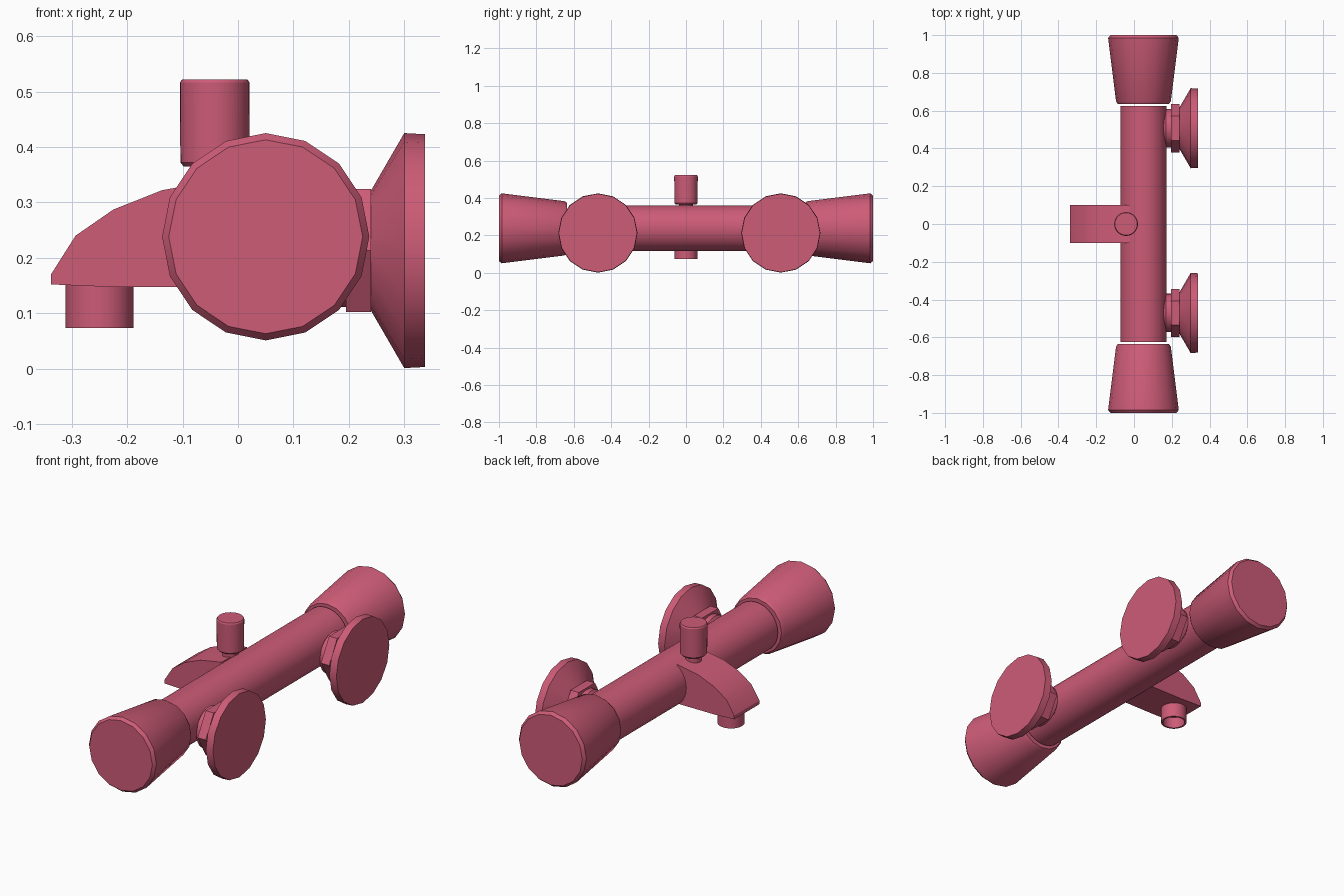
import bpy, bmesh, math
from mathutils import Vector

cube = bpy.data.objects.get("Cube")
if cube:
    bpy.data.objects.remove(cube, do_unlink=True)

PINK = (0.61, 0.106, 0.185, 1)
pink = bpy.data.materials.new("rose_pink")
pink.use_nodes = True
pink.diffuse_color = PINK
bsdf = next(n for n in pink.node_tree.nodes if n.type == 'BSDF_PRINCIPLED')
bsdf.inputs["Base Color"].default_value = PINK

AXES = {  # direction of the axis, then the two directions across it
    'x': (Vector((1, 0, 0)), Vector((0, 1, 0)), Vector((0, 0, 1))),
    'y': (Vector((0, 1, 0)), Vector((1, 0, 0)), Vector((0, 0, 1))),
    'z': (Vector((0, 0, 1)), Vector((1, 0, 0)), Vector((0, 1, 0))),
}


def finish(name, bm):
    bmesh.ops.recalc_face_normals(bm, faces=bm.faces)
    mesh = bpy.data.meshes.new(name)
    bm.to_mesh(mesh)
    bm.free()
    mesh.materials.append(pink)
    obj = bpy.data.objects.new(name, mesh)
    bpy.context.collection.objects.link(obj)
    bpy.ops.object.select_all(action='DESELECT')
    obj.select_set(True)
    bpy.context.view_layer.objects.active = obj
    bpy.ops.object.shade_smooth_by_angle(angle=math.radians(30))
    return obj


def lathe(name, axis, centre, profile, sides=32):
    """Turn (position, radius) pairs around an axis and cap both ends."""
    along, u, v = AXES[axis]
    bm = bmesh.new()
    rings = []
    for pos, radius in profile:
        ring = []
        for k in range(sides):
            a = math.tau * k / sides
            ring.append(bm.verts.new(Vector(centre) + along * pos
                                     + (u * math.cos(a) + v * math.sin(a)) * radius))
        rings.append(ring)
    for a, b in zip(rings, rings[1:]):
        for k in range(sides):
            j = (k + 1) % sides
            bm.faces.new((a[k], a[j], b[j], b[k]))
    bm.faces.new(rings[0])
    bm.faces.new(rings[-1])
    return finish(name, bm)


def extrude_y(name, outline, half):
    """Extrude an x-z outline evenly to both sides of y = 0."""
    bm = bmesh.new()
    face = bm.faces.new([bm.verts.new((x, -half, z)) for x, z in outline])
    new = bmesh.ops.extrude_face_region(bm, geom=[face])["geom"]
    bmesh.ops.translate(bm, vec=(0, 2 * half, 0),
                        verts=[g for g in new if isinstance(g, bmesh.types.BMVert)])
    return finish(name, bm)


# Main body bar
BAR = (0.05, 0, 0.238)
lathe("body_bar", 'y', BAR, [(-0.625, 0.122), (0.625, 0.122)])

# Flared control handles at both ends
handle = [(0.635, 0.135), (0.65, 0.145), (0.985, 0.187), (1.0, 0.175)]
for name, side in (("front_handle", -1), ("back_handle", 1)):
    lathe(name, 'y', BAR, [(side * t, r) for t, r in handle], 16)

# Wall fittings: collar, hexagonal nut and conical wall plate
for name, y in (("front", -0.471), ("back", 0.507)):
    centre = (0, y, 0.213)
    lathe(name + "_collar", 'x', centre, [(0.147, 0.07), (0.17, 0.102), (0.2, 0.102)])
    lathe(name + "_nut", 'x', centre, [(0.195, 0.128), (0.24, 0.128)], 6)
    lathe(name + "_wall_plate", 'x', centre,
          [(0.238, 0.105), (0.3, 0.212), (0.3375, 0.21)], 16)

# Curved spout with a hollow outlet below
extrude_y("spout", [(-0.3375, 0.152), (-0.3375, 0.17), (-0.293, 0.24), (-0.225, 0.287),
                    (-0.137, 0.322), (-0.02, 0.343), (-0.02, 0.147), (-0.22, 0.147)], 0.1)
lathe("spout_outlet", 'z', (-0.25, 0, 0),
      [(0.155, 0.061), (0.073, 0.061), (0.073, 0.052), (0.13, 0.052)])

# Diverter button on a thin stem
DIVERTER = (-0.042, 0, 0)
lathe("diverter_stem", 'z', DIVERTER, [(0.3, 0.037), (0.37, 0.037)])
lathe("diverter_button", 'z', DIVERTER,
      [(0.365, 0.056), (0.372, 0.062), (0.516, 0.063), (0.522, 0.059)])
